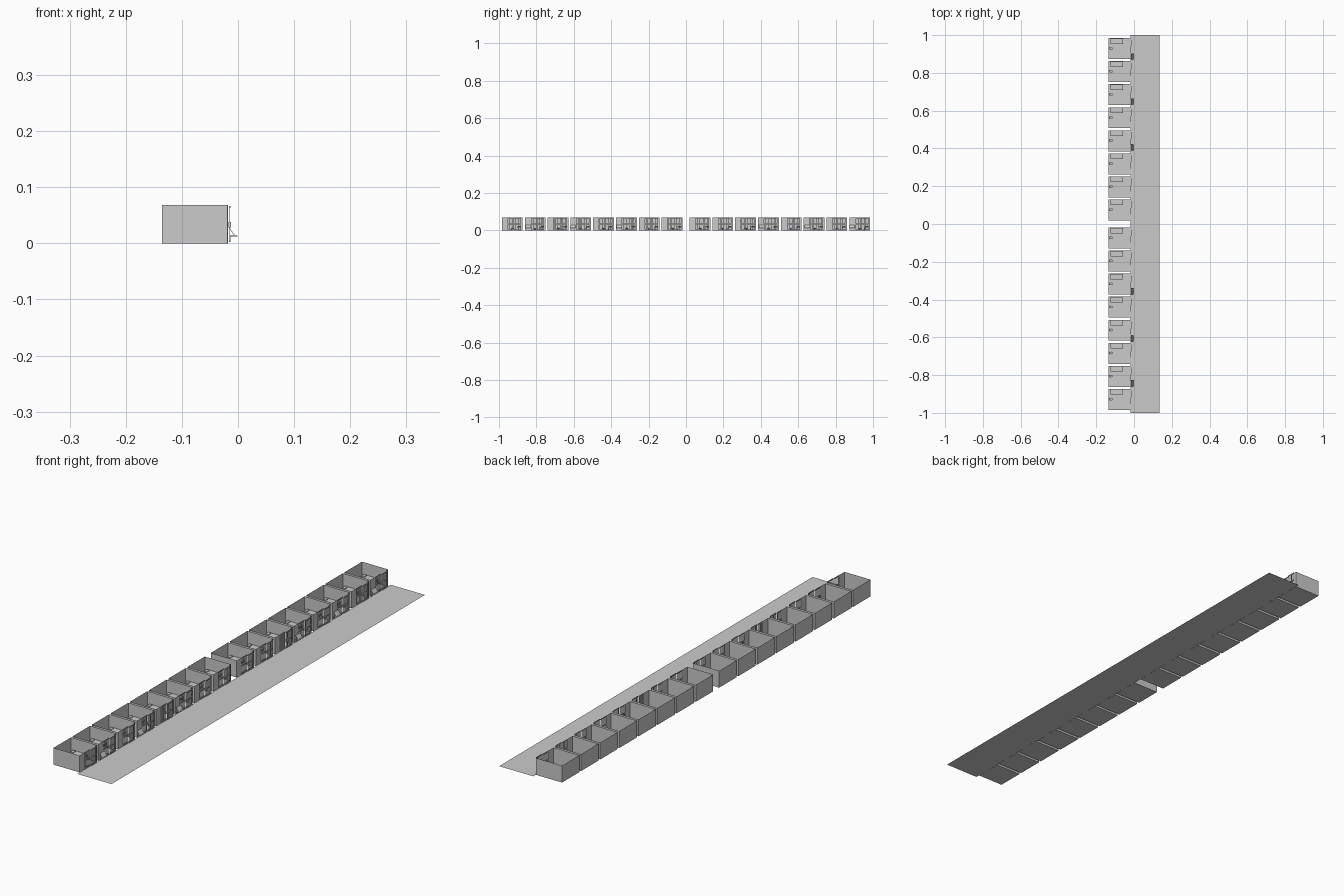
import bpy, bmesh, math
from mathutils import Matrix, Vector

if "Cube" in bpy.data.objects:
    bpy.data.objects.remove(bpy.data.objects["Cube"])

H = 0.068
XB, XF = -0.135, -0.019      # back wall and front wall
W, PITCH = 0.111, 0.122      # cell width and spacing


def obj(name, bm):
    me = bpy.data.meshes.new(name)
    bm.to_mesh(me)
    bm.free()
    o = bpy.data.objects.new(name, me)
    bpy.context.collection.objects.link(o)
    return o


def quad(bm, *pts):
    bm.faces.new([bm.verts.new(p) for p in pts])


def box(bm, x0, x1, y0, y1, z0, z1):
    m = Matrix.Translation(((x0+x1)/2, (y0+y1)/2, (z0+z1)/2)) @ Matrix.Diagonal((x1-x0, y1-y0, z1-z0, 1))
    bmesh.ops.create_cube(bm, size=1, matrix=m)


def cyl(bm, x, y, z0, z1, r0, r1, n=10, sx=1):
    m = Matrix.Translation((x, y, (z0+z1)/2)) @ Matrix.Diagonal((sx, 1, 1, 1))
    bmesh.ops.create_cone(bm, cap_ends=True, segments=n, radius1=r0, radius2=r1, depth=z1-z0, matrix=m)


def shell(y):
    # Floor, back, sides and front panels either side of the door opening
    bm = bmesh.new()
    e = y + W
    quad(bm, (XB, y, 0), (XF, y, 0), (XF, e, 0), (XB, e, 0))
    quad(bm, (XB, e, 0), (XB, y, 0), (XB, y, H), (XB, e, H))
    quad(bm, (XB, y, 0), (XF, y, 0), (XF, y, H), (XB, y, H))
    quad(bm, (XF, e, 0), (XB, e, 0), (XB, e, H), (XF, e, H))
    for a, b in ((y, y+0.032), (y+0.102, e)):
        quad(bm, (XF, a, 0), (XF, b, 0), (XF, b, H), (XF, a, H))
    obj("cell_shell", bm)


def bars(y):
    # Barred front with a door leaf standing slightly proud
    bm = bmesh.new()
    for i in range(5):
        yy = y + 0.035 + i*0.0065
        box(bm, XF-0.0008, XF+0.0008, yy-0.0008, yy+0.0008, 0, H)
    for z in (0.002, 0.034, H-0.002):
        box(bm, XF-0.001, XF+0.001, y+0.032, y+0.066, z-0.002, z+0.002)
    obj("cell_bars", bm)
    bm = bmesh.new()
    for i in range(6):
        yy = y + 0.067 + i*0.0068
        box(bm, -0.0155, -0.0139, yy-0.0008, yy+0.0008, 0.002, H-0.001)
    for z in (0.004, 0.034, H-0.003):
        box(bm, -0.016, -0.0135, y+0.066, y+0.102, z-0.002, z+0.002)
    box(bm, -0.017, -0.0125, y+0.066, y+0.076, 0.028, 0.038)
    obj("cell_door", bm)


def furniture(y):
    e = y + W
    # Bunk with mattress and pillow
    bm = bmesh.new()
    box(bm, -0.125, -0.057, e-0.03, e-0.001, 0.013, 0.016)
    box(bm, -0.123, -0.059, e-0.028, e-0.002, 0.016, 0.02)
    for x in (-0.124, -0.06):
        for yy in (e-0.029, e-0.004):
            box(bm, x, x+0.002, yy, yy+0.002, 0, 0.013)
    box(bm, -0.121, -0.109, e-0.025, e-0.006, 0.02, 0.023)
    obj("bunk", bm)
    # Toilet with cistern
    bm = bmesh.new()
    cyl(bm, -0.121, e-0.054, 0, 0.008, 0.004, 0.005)
    cyl(bm, -0.121, e-0.054, 0.008, 0.014, 0.005, 0.007, sx=1.3)
    box(bm, XB, -0.129, e-0.061, e-0.047, 0.008, 0.026)
    obj("toilet", bm)


def flap(y):
    # Hinged tray and brace on the walkway side
    bm = bmesh.new()
    box(bm, -0.0015-0.014, -0.001, y+0.001, y+0.034, 0.012, 0.014)
    m = Matrix.Translation((-0.011, y+0.017, 0.021)) @ Matrix.Rotation(math.radians(55), 4, 'Y') @ Matrix.Diagonal((0.019, 0.03, 0.001, 1))
    bmesh.ops.create_cube(bm, size=1, matrix=m)
    for yy in (y+0.004, y+0.03):
        box(bm, -0.015, -0.0135, yy, yy+0.0015, 0.003, 0.013)
    obj("walkway_tray", bm)


# Two blocks of eight cells with a passage between
for start in (-0.984, 0.019):
    for i in range(8):
        y0 = start + i*PITCH
        shell(y0)
        bars(y0)
        furniture(y0)

for yc in (0.886, 0.648, 0.405, -0.357, -0.606, -0.844):
    flap(yc-0.017)

# Walkway slab
bm = bmesh.new()
quad(bm, (-0.018, -1, 0), (0.135, -1, 0), (0.135, 1, 0), (-0.018, 1, 0))
obj("walkway", bm)
